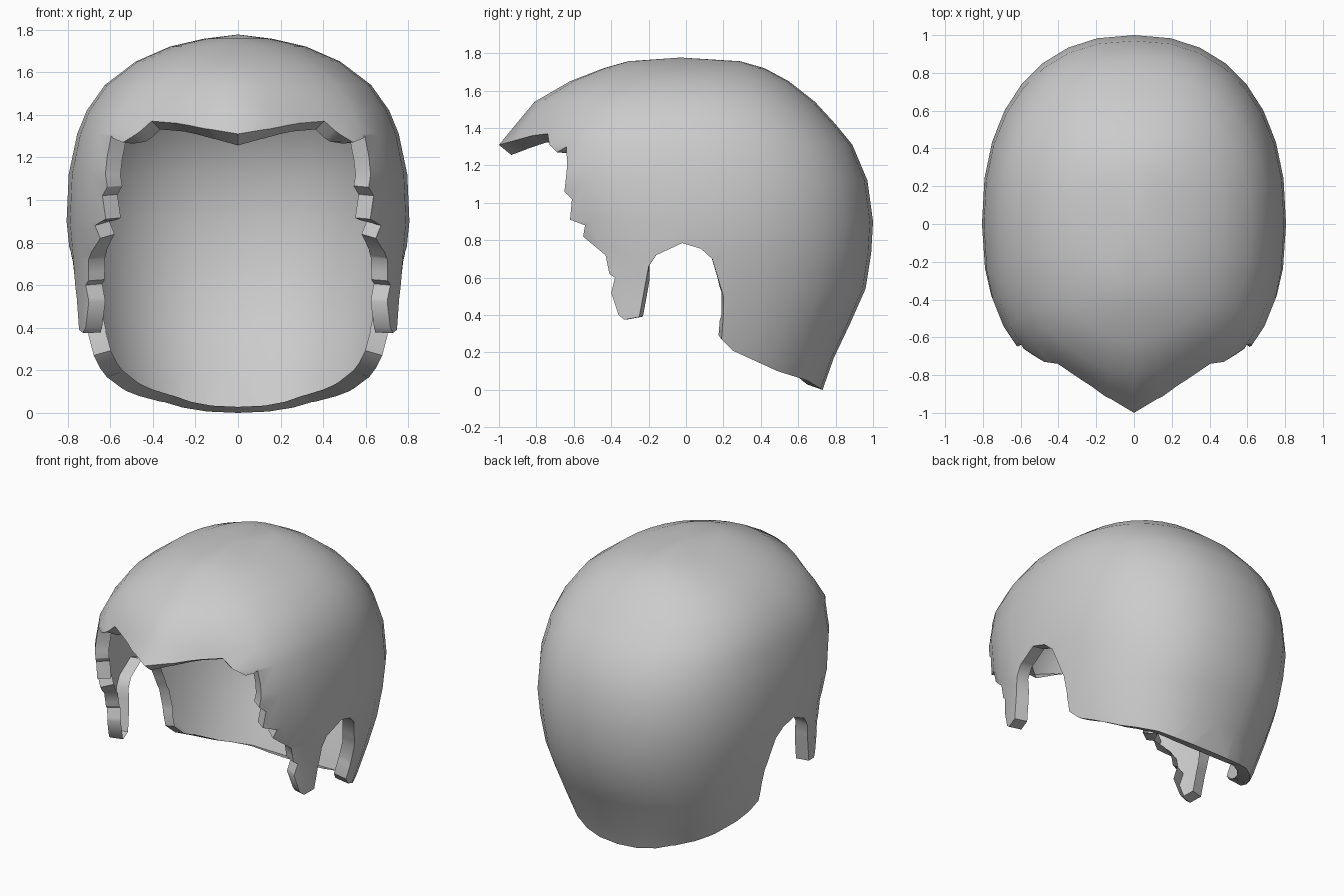
import bpy, bmesh, math

if "Cube" in bpy.data.objects:
    bpy.data.objects.remove(bpy.data.objects["Cube"])

# Level rows: z, front reach, back reach, front half width, back half width
LEVELS = [
    (-0.10, .85, .69, .76, .55), (0.0, .85, .73, .77, .59), (.17, .85, .79, .77, .66),
    (.36, .85, .88, .77, .71), (.54, .85, .96, .775, .75), (.73, .86, .99, .79, .785),
    (.90, .94, 1.0, .805, .805), (1.12, 1.0, .97, .795, .795), (1.31, 1.0, .89, .755, .755),
    (1.42, .91, .80, .71, .71), (1.54, .81, .69, .625, .625), (1.65, .62, .55, .48, .48),
    (1.72, .44, .42, .32, .32), (1.757, .31, .29, .16, .16)]

# Pointed brow outline, as fractions of width and reach
BROW = [(0, 1), (.2, .93), (.38, .85), (.57, .76), (.77, .66), (.87, .54), (.94, .40), (.98, .25), (1, 0)]

# Hairline seen from the side (y, z); everything below it is cut away
HAIRLINE = [
    (-1.3, 1.31), (-1.0, 1.31), (-.82, 1.36), (-.74, 1.37), (-.73, 1.31), (-.69, 1.27),
    (-.64, 1.30), (-.635, 1.2), (-.65, 1.06), (-.61, 1.02), (-.62, .91), (-.54, .88),
    (-.55, .82), (-.43, .72), (-.41, .62), (-.38, .60), (-.40, .52), (-.36, .40),
    (-.33, .375), (-.25, .39), (-.20, .66), (-.16, .72), (-.02, .785), (.08, .755),
    (.14, .70), (.20, .50), (.20, .40), (.19, .27), (.25, .21), (.49, .10),
    (.65, .05), (.73, 0), (1.3, 0), (1.3, -.3), (-1.3, -.3)]


def superellipse(i, n, p):
    a = math.pi / 2 * i / n
    return math.sin(a) ** (2 / p), max(math.cos(a), 0) ** (2 / p)


def ring(z, front, back, wf, wb):
    n = len(BROW) - 1
    t = min(1, max(0, (1.72 - z) / .4))
    half = []
    for i, (u, v) in enumerate(BROW):
        ru, rv = superellipse(i, n, 2.1)
        half.append((wf * (ru + t * (u - ru)), -front * (rv + t * (v - rv))))
    half[-1] = ((wf + wb) / 2, 0)
    for i in range(n - 1, -1, -1):
        u, v = superellipse(i, n, 2.3)
        half.append((wb * u, back * v))
    half[0], half[-1] = (0, -front), (0, back)
    return [(x, y, z) for x, y in half] + [(-x, y, z) for x, y in half[-2:0:-1]]


def make_object(name, bm):
    bmesh.ops.recalc_face_normals(bm, faces=bm.faces)
    me = bpy.data.meshes.new(name)
    bm.to_mesh(me)
    bm.free()
    ob = bpy.data.objects.new(name, me)
    bpy.context.collection.objects.link(ob)
    return ob


# Closed dome of hair, lofted through the levels
bm = bmesh.new()
rings = [[bm.verts.new(p) for p in ring(*row)] for row in LEVELS]
count = len(rings[0])
for lo, hi in zip(rings, rings[1:]):
    for i in range(count):
        j = (i + 1) % count
        bm.faces.new((lo[i], lo[j], hi[j], hi[i]))
crown = bm.verts.new((0, -.03, 1.777))
for i in range(count):
    bm.faces.new((rings[-1][i], rings[-1][(i + 1) % count], crown))
bm.faces.new(rings[0][::-1])
bmesh.ops.triangulate(bm, faces=bm.faces)
hair = make_object("hair", bm)

# Hairline cutter, extruded straight across
bm = bmesh.new()
face = bm.faces.new([bm.verts.new((-1.2, y, z)) for y, z in HAIRLINE])
ext = bmesh.ops.extrude_face_region(bm, geom=[face], use_keep_orig=True)
bmesh.ops.translate(bm, vec=(2.4, 0, 0), verts=[g for g in ext["geom"] if isinstance(g, bmesh.types.BMVert)])
cutter = make_object("hairline_cutter", bm)
cutter.hide_render = True

bpy.context.view_layer.objects.active = hair
hair.select_set(True)
cut = hair.modifiers.new("cut", 'BOOLEAN')
cut.operation, cut.solver, cut.object = 'DIFFERENCE', 'EXACT', cutter
bpy.ops.object.modifier_apply(modifier="cut")
bpy.data.objects.remove(cutter)

# Open the inside by removing the cut walls
bm = bmesh.new()
bm.from_mesh(hair.data)
bm.normal_update()
bmesh.ops.delete(bm, geom=[f for f in bm.faces if abs(f.normal.x) < 5e-4], context='FACES')
bmesh.ops.remove_doubles(bm, verts=bm.verts, dist=.002)
bm.to_mesh(hair.data)
bm.free()

# Turned-in rim along the hairline
rim = hair.modifiers.new("rim", 'SOLIDIFY')
rim.thickness, rim.offset, rim.use_rim_only = .085, -1, True
bpy.ops.object.modifier_apply(modifier="rim")
bpy.ops.object.shade_smooth_by_angle(angle=math.radians(40))
